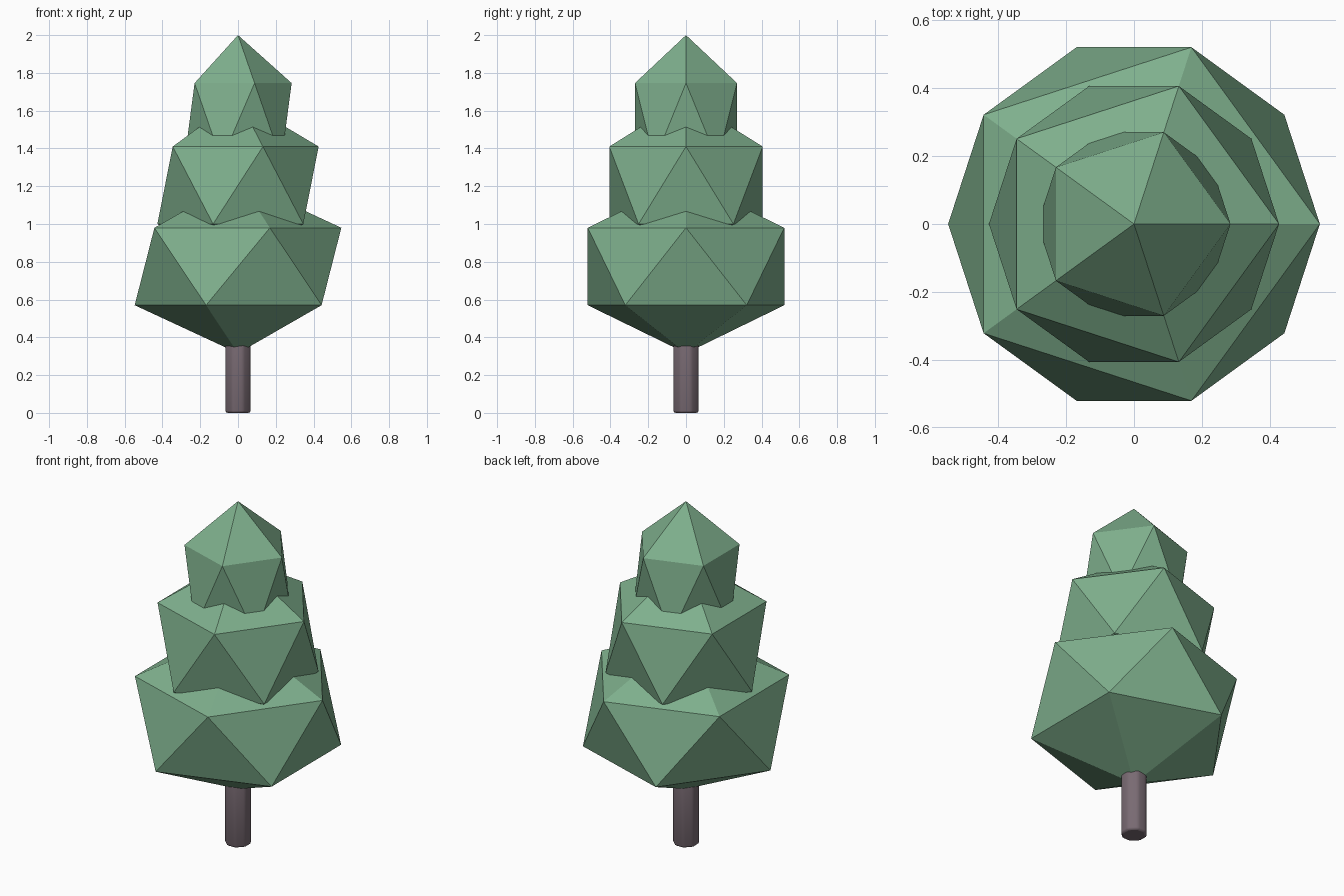
import bpy
import math

if "Cube" in bpy.data.objects:
    bpy.data.objects.remove(bpy.data.objects["Cube"])


def material(name, rgb):
    m = bpy.data.materials.new(name)
    m.diffuse_color = (*rgb, 1.0)
    m.use_nodes = True
    m.node_tree.nodes["Principled BSDF"].inputs["Base Color"].default_value = m.diffuse_color
    return m


leaf_green = material("leaf green", (0.21, 0.43, 0.265))
bark = material("bark mauve", (0.19, 0.145, 0.17))


def foliage(name, ring_radius, centre_z, ring_z=0.205, tip_z=0.459):
    """Stretched icosahedron: two tips and two staggered rings of five."""
    verts = [(0, 0, tip_z), (0, 0, -tip_z)]
    for start, z in ((0, ring_z), (math.pi / 5, -ring_z)):
        for i in range(5):
            a = start + i * math.tau / 5
            verts.append((ring_radius * math.cos(a), ring_radius * math.sin(a), z))
    faces = []
    for i in range(5):
        j = (i + 1) % 5
        faces += [(0, 2 + i, 2 + j), (2 + i, 7 + i, 2 + j),
                  (2 + j, 7 + i, 7 + j), (1, 7 + j, 7 + i)]
    mesh = bpy.data.meshes.new(name)
    mesh.from_pydata(verts, [], faces)
    mesh.materials.append(leaf_green)
    obj = bpy.data.objects.new(name, mesh)
    obj.location.z = centre_z
    bpy.context.collection.objects.link(obj)


# Three overlapping foliage tiers
foliage("lower_foliage", 0.547, 0.775)
foliage("middle_foliage", 0.427, 1.205)
foliage("upper_foliage", 0.284, 1.541)

# Eight-sided trunk with softened edges
bpy.ops.mesh.primitive_cylinder_add(vertices=8, radius=0.072, depth=0.5,
                                    location=(0, 0, 0.25),
                                    rotation=(0, 0, math.pi / 8))
trunk = bpy.context.object
trunk.name = "trunk"
trunk.data.materials.append(bark)
bevel = trunk.modifiers.new("soft edges", 'BEVEL')
bevel.width = 0.012
bevel.segments = 2
bpy.ops.object.shade_smooth_by_angle(angle=math.radians(50))
